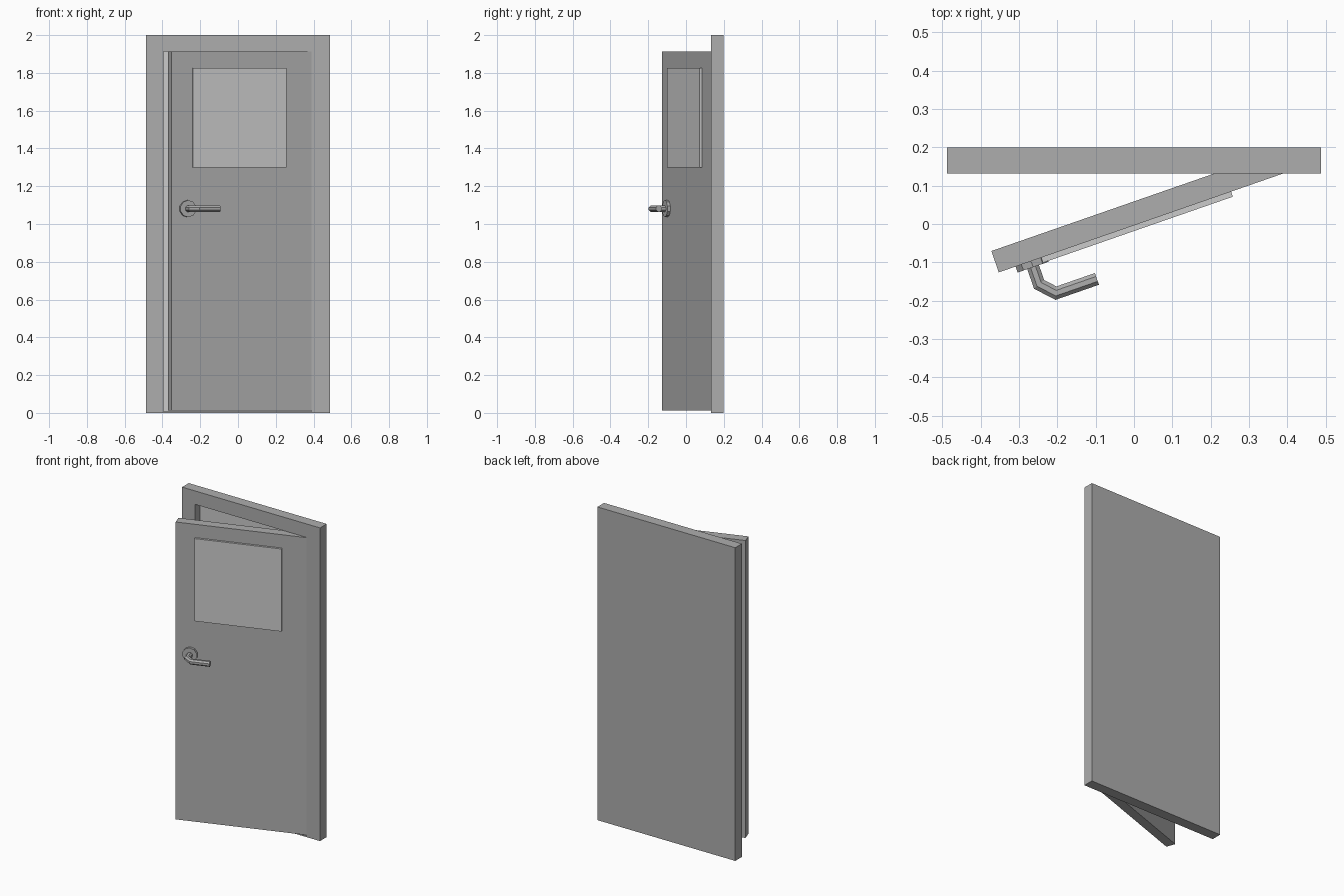
import bpy, bmesh, math
from mathutils import Vector, Matrix

if "Cube" in bpy.data.objects:
    bpy.data.objects.remove(bpy.data.objects["Cube"])

# Door leaf space: origin on the hinge corner, -x to the free edge, -y outward
SWING = Matrix.Translation((0.39, 0.132, 0)) @ Matrix.Rotation(math.atan2(0.258, 0.742), 4, 'Z')


def shade(name, value):
    mat = bpy.data.materials.new(name)
    mat.diffuse_color = (value, value, value, 1)
    mat.use_nodes = True
    mat.node_tree.nodes["Principled BSDF"].inputs["Base Color"].default_value = mat.diffuse_color
    return mat


LIGHT = shade("light_grey", 0.85)
DARK = shade("dark_grey", 0.42)


def add_object(name, bm, matrix=None, material=DARK):
    bmesh.ops.recalc_face_normals(bm, faces=bm.faces)
    mesh = bpy.data.meshes.new(name)
    bm.to_mesh(mesh)
    bm.free()
    ob = bpy.data.objects.new(name, mesh)
    bpy.context.collection.objects.link(ob)
    if matrix:
        ob.matrix_world = matrix
    mesh.materials.append(material)
    return ob


def box(name, x, y, z, matrix=None, material=DARK):
    bm = bmesh.new()
    bmesh.ops.create_cube(bm, size=1)
    for v in bm.verts:
        v.co = [(r[0] + r[1]) / 2 + c * (r[1] - r[0]) for r, c in zip((x, y, z), v.co)]
    return add_object(name, bm, matrix, material)


def tube(name, path, radius, sides, matrix):
    """Mitred tube along a path lying in a horizontal plane."""
    bm = bmesh.new()
    pts = [Vector(p) for p in path]
    up = Vector((0, 0, 1))
    rings = []
    for i, p in enumerate(pts):
        a = (p - pts[i - 1]).normalized() if i else (pts[1] - p).normalized()
        b = (pts[i + 1] - p).normalized() if i < len(pts) - 1 else a
        t = (a + b).normalized()
        side = t.cross(up) / t.dot(a)
        angles = [(k + 0.5) * math.tau / sides for k in range(sides)]
        rings.append([bm.verts.new(p + radius * (side * math.cos(s) + up * math.sin(s)))
                      for s in angles])
    for r0, r1 in zip(rings, rings[1:]):
        for k in range(sides):
            j = (k + 1) % sides
            bm.faces.new((r0[k], r0[j], r1[j], r1[k]))
    bm.faces.new(rings[0])
    bm.faces.new(rings[-1])
    return add_object(name, bm, matrix)


# Frame: solid slab with a shallow doorway recess in its front, above a low threshold
frame = box("door_frame", (-0.487, 0.487), (0.132, 0.199), (0, 2))
cutter = box("recess_cutter", (-0.395, 0.39), (0.1, 0.182), (0.008, 1.914))
cutter.hide_render = True
cutter.hide_set(True)
cut = frame.modifiers.new("recess", 'BOOLEAN')
cut.operation = 'DIFFERENCE'
cut.solver = 'EXACT'
cut.object = cutter
box("doorway_backing", (-0.395, 0.39), (0.18, 0.183), (0.008, 1.914), None, LIGHT)

# Door leaf, standing ajar, with a raised square window
box("door_leaf", (-0.786, 0), (0, 0.059), (0.013, 1.912), SWING)
box("window", (-0.669, -0.145), (-0.014, 0.005), (1.3, 1.827), SWING, LIGHT)

# Handle: round plate and bent lever
Z = 1.081
tube("handle_plate", [(-0.697, 0.004, Z), (-0.697, -0.0165, Z)], 0.045, 10, SWING)
tube("handle_lever", [(-0.697, 0, Z), (-0.697, -0.064, Z),
                      (-0.663, -0.1, Z), (-0.55, -0.1, Z)], 0.0175, 8, SWING)
